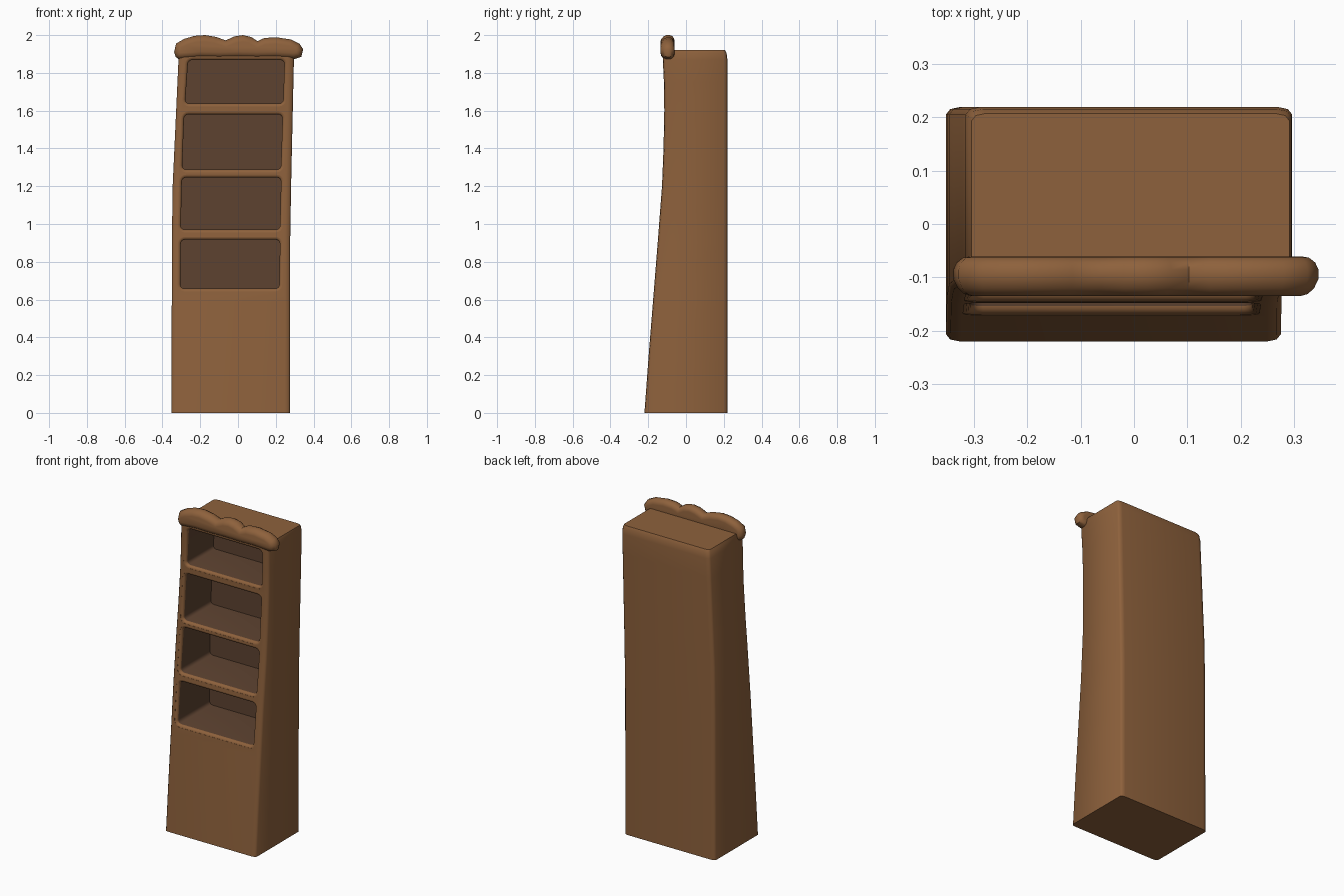
import bpy, bmesh, math
from mathutils import Vector

if "Cube" in bpy.data.objects:
    bpy.data.objects.remove(bpy.data.objects["Cube"])


def material(name, rgb):
    m = bpy.data.materials.new(name)
    m.diffuse_color = (*rgb, 1)
    m.use_nodes = True
    m.node_tree.nodes["Principled BSDF"].inputs["Base Color"].default_value = m.diffuse_color
    return m


WOOD = material("wood", (0.27, 0.12, 0.045))
DARK = material("dark_wood", (0.11, 0.055, 0.03))


def interp(table, z):
    for (z0, a), (z1, b) in zip(table, table[1:]):
        if z <= z1:
            return a + (b - a) * (z - z0) / (z1 - z0)
    return table[-1][1]


# Silhouette of the leaning case: (height, value)
FRONT = [(0, -.22), (.3, -.198), (.6, -.174), (.9, -.15), (1.2, -.127),
         (1.4, -.119), (1.6, -.115), (1.75, -.117), (1.92, -.125)]
LEFT = [(0, -.352), (.9, -.35), (1.2, -.346), (1.87, -.315), (1.92, -.31)]
RIGHT = [(0, .275), (.9, .276), (1.2, .281), (1.87, .296), (1.92, .297)]


def loft(name, rings, dark_from=None):
    """Skin a list of equal-length closed rings and cap both ends."""
    bm = bmesh.new()
    vs = [[bm.verts.new(p) for p in r] for r in rings]
    n = len(rings[0])
    for k, (a, b) in enumerate(zip(vs, vs[1:])):
        for i in range(n):
            f = bm.faces.new((a[i], a[(i + 1) % n], b[(i + 1) % n], b[i]))
            if dark_from is not None and k >= dark_from:
                f.material_index = 1
    bm.faces.new(vs[0])
    cap = bm.faces.new(vs[-1])
    if dark_from is not None:
        cap.material_index = 1
    bmesh.ops.recalc_face_normals(bm, faces=bm.faces)
    me = bpy.data.meshes.new(name)
    bm.to_mesh(me)
    bm.free()
    me.materials.append(WOOD)
    me.materials.append(DARK)
    ob = bpy.data.objects.new(name, me)
    bpy.context.collection.objects.link(ob)
    return ob


def smooth(ob, angle):
    bpy.ops.object.select_all(action='DESELECT')
    bpy.context.view_layer.objects.active = ob
    ob.select_set(True)
    bpy.ops.object.shade_smooth_by_angle(angle=math.radians(angle))


# Case: softened corners, concave front, rounded top back edge
def case_ring(z, inset=0):
    l, r = interp(LEFT, z) + inset * .5, interp(RIGHT, z) - inset * .5
    f, b = interp(FRONT, z), .219 - inset
    pts = []
    for cx, cy, sx, sy in ((l, f, 1, 1), (r, f, -1, 1), (r, b, -1, -1), (l, b, 1, -1)):
        corner = [(cx, cy + sy * .014), (cx + sx * .008, cy + sy * .004), (cx + sx * .027, cy)]
        pts += corner if sx * sy > 0 else corner[::-1]
    return [(x, y, z) for x, y in pts]


levels = [(0, 0), (.3, 0), (.6, 0), (.9, 0), (1.2, 0), (1.4, 0), (1.6, 0),
          (1.75, 0), (1.87, 0), (1.905, .004), (1.92, .012)]
case = loft("bookcase_body", [case_ring(z, i) for z, i in levels])


# Shelf openings: rounded slanting rectangles with a rolled front rim
def opening_ring(o, e, y_off=0, y_abs=None):
    zb, zt, lb, lt, rb, rt = o
    rad = .022 + e
    out = []
    for k, (top, right) in enumerate(((0, 0), (0, 1), (1, 1), (1, 0))):
        cz = zt + e - rad if top else zb - e + rad
        for j in range(5):
            a = math.pi + k * math.pi / 2 + j * math.pi / 8
            z = cz + rad * math.sin(a)
            t = (z - zb) / (zt - zb)
            edge = rb + (rt - rb) * t + e - rad if right else lb + (lt - lb) * t - e + rad
            y = interp(FRONT, z) + y_off if y_abs is None else y_abs
            out.append((edge + rad * math.cos(a), y, z))
    return out


openings = [(1.637, 1.868, -.28, -.264, .239, .246),
            (1.288, 1.58, -.296, -.285, .227, .236),
            (.97, 1.246, -.303, -.297, .222, .228),
            (.658, .917, -.305, -.303, .219, .222)]
R = .015
for n, o in enumerate(openings):
    rings = [opening_ring(o, R, -.05)]
    for k in range(5):
        a = math.pi / 2 * k / 4
        rings.append(opening_ring(o, R * (1 - math.sin(a)), .001 + R * (1 - math.cos(a))))
    rings.append(opening_ring(o, 0, y_abs=.155))
    cutter = loft(f"shelf_cutter_{n + 1}", rings, dark_from=5)
    cutter.hide_render = True
    mod = case.modifiers.new("shelf", 'BOOLEAN')
    mod.operation, mod.object, mod.solver = 'DIFFERENCE', cutter, 'EXACT'
    bpy.context.view_layer.objects.active = case
    bpy.ops.object.modifier_apply(modifier=mod.name)
    bpy.data.objects.remove(cutter)
smooth(case, 40)

# Scalloped crown: outline in x, z
top = [(-.31, 1.87), (-.33, 1.885), (-.338, 1.91), (-.328, 1.955), (-.285, 1.98),
       (-.23, 1.996), (-.175, 2.0), (-.115, 1.99), (-.065, 1.972), (-.02, 1.993),
       (.025, 2.0), (.07, 1.99), (.103, 1.968), (.14, 1.985), (.205, 1.988),
       (.28, 1.977), (.325, 1.955), (.345, 1.925), (.335, 1.885), (.295, 1.872)]
under = [(.2, 1.878), (.1, 1.876), (0, 1.878), (-.1, 1.876), (-.2, 1.878)]
outline = [Vector(p) for p in top + under]


def crown_ring(y, inset):
    n, out = len(outline), []
    for i, p in enumerate(outline):
        d = (outline[(i + 1) % n] - outline[i - 1]).normalized()
        q = p + Vector((d.y, -d.x)) * inset
        out.append((q.x, y, q.y))
    return out


crown = loft("scalloped_crown", [crown_ring(y, i) for y, i in (
    (-.135, .034), (-.131, .02), (-.12, .008), (-.103, 0),
    (-.085, 0), (-.072, .006), (-.063, .018), (-.061, .03))])
smooth(crown, 50)
